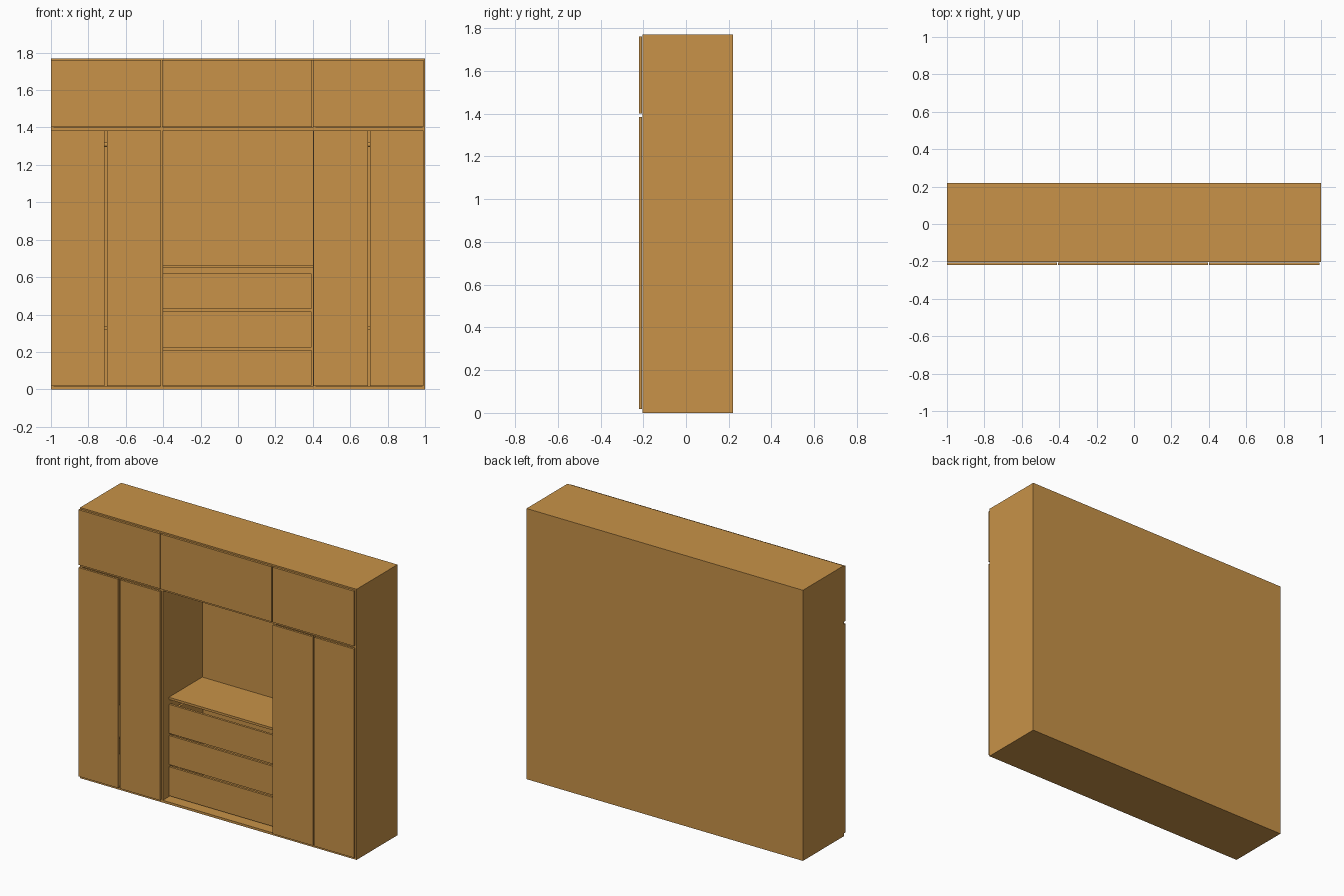
import bpy
import math

cube = bpy.data.objects.get("Cube")
if cube:
    bpy.data.objects.remove(cube, do_unlink=True)

WOOD = (0.58, 0.29, 0.065, 1)
wood = bpy.data.materials.new("warm_wood")
wood.use_nodes = True
wood.diffuse_color = WOOD
wood.node_tree.nodes["Principled BSDF"].inputs["Base Color"].default_value = WOOD


def panel(name, x, y, z):
    """Box spanning the given (low, high) ranges."""
    spans = (x, y, z)
    bpy.ops.mesh.primitive_cube_add(size=1, location=[(a + b) / 2 for a, b in spans])
    obj = bpy.context.object
    obj.name = name
    obj.scale = [b - a for a, b in spans]
    bpy.ops.object.transform_apply(location=False, rotation=False, scale=True)
    obj.data.materials.append(wood)
    return obj


T = 0.015                      # board thickness
HEIGHT = 1.77
FRONT, BACK = -0.203, 0.22
INNER_BACK = BACK - T
SHELF = 1.385                  # underside of the upper cupboards
NICHE = 0.402                  # half width of the central bay
DEPTH = (FRONT, INNER_BACK)
INSIDE = (-1 + T, 1 - T)

# Carcass
panel("back_panel", (-1, 1), (INNER_BACK, BACK), (0, HEIGHT))
panel("bottom_panel", INSIDE, DEPTH, (0, T))
panel("top_panel", INSIDE, DEPTH, (HEIGHT - T, HEIGHT))
panel("upper_cupboard_floor", INSIDE, DEPTH, (SHELF, SHELF + T))

for side, s in (("left", 1), ("right", -1)):
    def mx(a, b):
        return tuple(sorted((s * a, s * b)))

    panel(side + "_side", mx(1 - T, 1), DEPTH, (0, HEIGHT))
    panel(side + "_partition", mx(NICHE, NICHE + T), DEPTH, (T, SHELF))
    panel(side + "_upper_partition", mx(NICHE, NICHE + T), DEPTH, (SHELF + T, HEIGHT - T))
    # Wardrobe interior
    panel(side + "_wardrobe_shelf", mx(NICHE + T, 1 - T), (FRONT + 0.02, INNER_BACK), (0.32, 0.335))
    bpy.ops.mesh.primitive_cylinder_add(
        vertices=16, radius=0.012, depth=1 - 2 * T - NICHE,
        location=(s * (1 + NICHE) / 2, 0, 1.308), rotation=(0, math.pi / 2, 0))
    rod = bpy.context.object
    rod.name = side + "_hanging_rod"
    rod.data.materials.append(wood)
    bpy.ops.object.shade_smooth_by_angle()

# Doors
DOOR = (-0.22, -0.206)
LOWER = (0.018, 1.384)
UPPER = (1.402, 1.762)
for name, x, z in (
        ("right_outer_door", (-1, -0.713), LOWER),
        ("right_inner_door", (-0.701, -0.411), LOWER),
        ("left_inner_door", (0.405, 0.695), LOWER),
        ("left_outer_door", (0.705, 0.992), LOWER),
        ("right_upper_door", (-1, -0.411), UPPER),
        ("middle_upper_door", (-0.405, 0.396), UPPER),
        ("left_upper_door", (0.402, 0.992), UPPER)):
    panel(name, x, DOOR, z)

# Recessed drawer unit under the open niche
FACE = -0.14
panel("niche_counter", (-NICHE, NICHE), (FACE, INNER_BACK), (0.65, 0.665))
for i in range(3):
    z = 0.021 + i * 0.204
    name = "drawer_%d_" % (i + 1)
    panel(name + "front", (-0.4, 0.394), (FACE, FACE + T), (z, z + 0.19))
    panel(name + "bottom", (-0.385, 0.38), (FACE + T, 0.18), (z + 0.01, z + 0.02))
    panel(name + "back", (-0.385, 0.38), (0.165, 0.18), (z + 0.02, z + 0.16))
    for side, x in (("left", (0.365, 0.38)), ("right", (-0.385, -0.37))):
        panel(name + side + "_side", x, (FACE + T, 0.165), (z + 0.02, z + 0.16))
